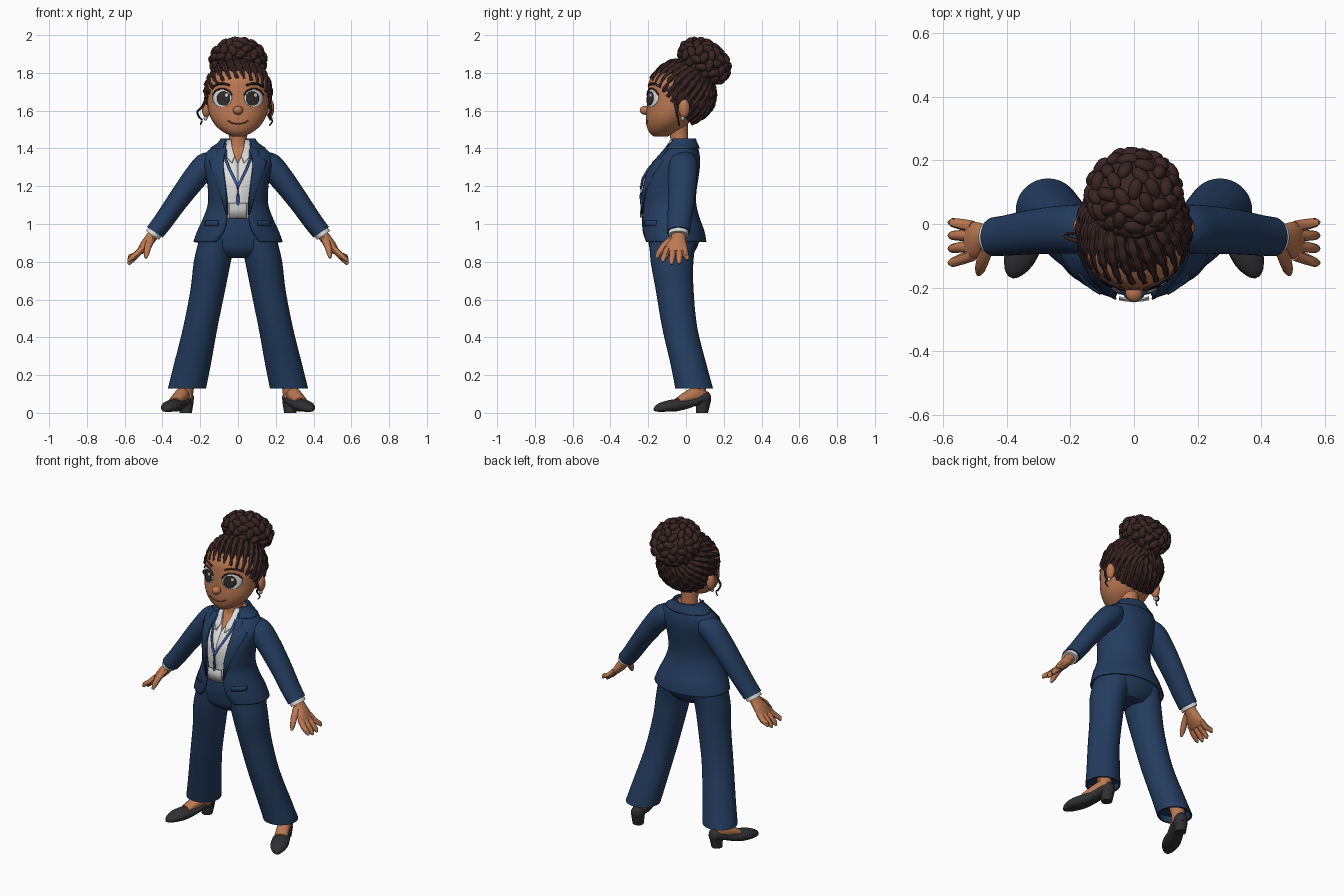
import bpy, bmesh, math, random
from math import sin, cos, pi, asin, sqrt, radians
from mathutils import Vector, Matrix

random.seed(4)
cube = bpy.data.objects.get("Cube")
if cube:
    bpy.data.objects.remove(cube, do_unlink=True)


def material(name, *rgb):
    mat = bpy.data.materials.new(name)
    mat.use_nodes = True
    mat.diffuse_color = (*rgb, 1)
    shader = mat.node_tree.nodes["Principled BSDF"]
    shader.inputs["Base Color"].default_value = (*rgb, 1)
    shader.inputs["Roughness"].default_value = 0.8
    return mat


SKIN = material("warm skin", 0.50, 0.19, 0.085)
NAVY = material("navy cloth", 0.017, 0.046, 0.115)
WHITE = material("white cloth", 0.72, 0.72, 0.70)
HAIR = material("dark brown hair", 0.042, 0.018, 0.018)
SHOE = material("black leather", 0.03, 0.03, 0.033)
BLUE = material("lanyard blue", 0.05, 0.12, 0.45)
IRIS = material("dark iris", 0.03, 0.025, 0.025)
LIP = material("lip brown", 0.26, 0.07, 0.04)
GREY = material("badge grey", 0.5, 0.5, 0.5)


def finish(name, bm, mat, thick=0):
    bmesh.ops.recalc_face_normals(bm, faces=bm.faces)
    mesh = bpy.data.meshes.new(name)
    bm.to_mesh(mesh)
    bm.free()
    mesh.materials.append(mat)
    obj = bpy.data.objects.new(name, mesh)
    bpy.context.collection.objects.link(obj)
    if thick:
        mod = obj.modifiers.new("Thickness", "SOLIDIFY")
        mod.thickness, mod.offset = thick, 0
    bpy.ops.object.select_all(action="DESELECT")
    bpy.context.view_layer.objects.active = obj
    obj.select_set(True)
    bpy.ops.object.shade_smooth_by_angle(angle=radians(45))
    return obj


def bridge(bm, rings, closed=True, caps=True):
    loops = [[bm.verts.new(p) for p in r] for r in rings]
    n = len(loops[0])
    for a, b in zip(loops, loops[1:]):
        for i in range(n if closed else n - 1):
            j = (i + 1) % n
            bm.faces.new((a[i], a[j], b[j], b[i]))
    if caps and closed:
        bm.faces.new(loops[0])
        bm.faces.new(loops[-1])


def loft(name, rings, mat, closed=True, caps=True, thick=0):
    bm = bmesh.new()
    bridge(bm, rings, closed, caps)
    return finish(name, bm, mat, thick)


def ring(x, y, z, rx, ry, s=1, tilt=0, gap=None, n=36):
    """Ellipse round a point, starting at the front; gap leaves it open there."""
    a0 = asin(min(gap / rx, 1)) if gap is not None else 0
    count = n if gap is None else n + 1
    pts = []
    for i in range(count):
        a = a0 + (2 * pi - 2 * a0) * i / n
        u = rx * sin(a)
        pts.append(Vector((s * (x + u * cos(tilt)), y - ry * cos(a), z + u * sin(tilt))))
    return pts


def tube_rings(pts, radii, n=8):
    pts = [Vector(p) for p in pts]
    rings = []
    for i, p in enumerate(pts):
        d = pts[min(i + 1, len(pts) - 1)] - pts[max(i - 1, 0)]
        q = d.to_track_quat("Z", "Y")
        rings.append([p + q @ Vector((cos(2 * pi * k / n), sin(2 * pi * k / n), 0)) * radii[i]
                      for k in range(n)])
    return rings


def tube(name, pts, radii, mat):
    return loft(name, tube_rings(pts, radii), mat)


def ball(name, loc, scale, mat):
    bm = bmesh.new()
    m = Matrix.LocRotScale(Vector(loc), None, Vector(scale))
    bmesh.ops.create_uvsphere(bm, u_segments=20, v_segments=12, radius=1, matrix=m)
    return finish(name, bm, mat)


def dense(rows, k=4):
    """Smooth in-between rows through the given ones."""
    out = []
    for i in range(len(rows) - 1):
        p = [rows[min(max(i + d, 0), len(rows) - 1)] for d in (-1, 0, 1, 2)]
        for t in (j / k for j in range(k)):
            out.append(tuple(b + .5 * t * (c - a + t * (2 * a - 5 * b + 4 * c - d + t * (3 * (b - c) + d - a)))
                             for a, b, c, d in zip(*p)))
    return out + [tuple(rows[-1])]


def body_ring(row, inset=0, gap=None):
    z, rx, yf, yb = row[:4]
    return ring(0, (yf + yb) / 2, z, rx - inset, (yb - yf) / 2 - inset, gap=gap, n=44)


def surf(rows, x, z, lift):
    """Point on the front of a body at x, z."""
    for a, b in zip(rows, rows[1:]):
        if z <= b[0]:
            break
    t = min(max((z - a[0]) / (b[0] - a[0]), 0), 1)
    _, rx, yf, yb = [p + (q - p) * t for p, q in zip(a[:4], b[:4])]
    y = (yf + yb) / 2 - (yb - yf) / 2 * sqrt(max(0, 1 - (x / rx) ** 2))
    return Vector((x, y - lift, z))


def patch(name, body, spans, mat, s=1, lift=.004, thick=.006):
    rows = [[surf(body, s * (a + (b - a) * i / 8), z, lift) for i in range(9)] for z, a, b in spans]
    return loft(name, rows, mat, closed=False, thick=thick)


def oval(name, body, x, z, rx, rz, mat, s, lift):
    spans = [(z - rz * cos(pi * i / 14), x - rx * sin(pi * i / 14) - .0005, x + rx * sin(pi * i / 14) + .0005)
             for i in range(15)]
    return patch(name, body, spans, mat, s, lift, .004)


def stroke(name, body, pts, r, mat, s=1, lift=.004):
    return tube(name, [surf(body, s * x, z, lift) for x, z in pts], [r] * len(pts), mat)


# Head and neck: height, half width, front, back
head = dense([(1.463, .03, -.17, -.1), (1.485, .075, -.195, -.05), (1.52, .118, -.208, 0), (1.57, .148, -.212, .04),
              (1.63, .161, -.207, .08), (1.70, .163, -.203, .1), (1.765, .153, -.192, .1), (1.81, .11, -.15, .06),
              (1.84, .04, -.08, 0)])
loft("head", [body_ring(r) for r in head], SKIN)
loft("neck", [ring(0, y, z, r, r) for y, z, r in
              ((-.05, 1.33, .065), (-.035, 1.4, .053), (-.035, 1.45, .047), (-.045, 1.53, .055))], SKIN)
ball("nose", (0, -.215, 1.602), (.027, .03, .024), SKIN)
stroke("mouth", head, [(-.055, 1.548), (-.03, 1.534), (0, 1.53), (.03, 1.534), (.055, 1.548)], .004, LIP, lift=0)
for s, side in ((1, "left"), (-1, "right")):
    oval(side + "_eye_white", head, .083, 1.667, .05, .047, WHITE, s, .002)
    oval(side + "_iris", head, .076, 1.665, .034, .038, IRIS, s, .006)
    oval(side + "_eye_glint", head, .076 + s * .016, 1.682, .008, .009, WHITE, s, .009)
    lash = [(.083 - .053 * cos(a), 1.667 + .05 * sin(a)) for a in (.3, .8, 1.3, 1.8, 2.3, 2.8)]
    stroke(side + "_eyelashes", head, lash, .005, HAIR, s)
    stroke(side + "_eyebrow", head, [(.045, 1.735), (.075, 1.743), (.105, 1.742), (.13, 1.728)], .006, HAIR, s)
    ball(side + "_ear", (s * .168, -.01, 1.612), (.024, .03, .05), SKIN)
    ball(side + "_earring", (s * .172, -.018, 1.56), (.01, .01, .013), GREY)

# Hair: a cap round a tilted pole, lumpy strands swept into a bun
POLE, SIDE = Vector((0, .756, .656)).normalized(), Vector((1, 0, 0))
CROSS = POLE.cross(SIDE)


def scalp(polar, az, grow=1):
    d = POLE * cos(polar) + (SIDE * cos(az) + CROSS * sin(az)) * sin(polar)
    return Vector((d.x * .17, -.03 + d.y * .173 * grow, 1.69 + d.z * .168))


loft("hair_cap", [[scalp(radians(p), 2 * pi * i / 32) for i in range(32)] for p in range(8, 113, 8)], HAIR)
bm = bmesh.new()
STRANDS = 27
for k in range(STRANDS):
    pts, radii = [], []
    for i in range(30):
        t = i / 29
        pts.append(scalp(radians(14 + 97 * t), 2 * pi * k / STRANDS + .5 * t))
        size = .010 + .013 * sin(pi * min(t + .12, .95))
        radii.append(size * (.75 + .35 * abs(sin(i * .62 + k * 1.4))))
    bridge(bm, tube_rings(pts, radii, 6))
finish("hair_strands", bm, HAIR)

bm = bmesh.new()
tilt = Matrix.Translation((0, .098, 1.863)) @ Matrix.Rotation(radians(-35), 4, "X")
bmesh.ops.create_uvsphere(bm, u_segments=24, v_segments=14, radius=1,
                          matrix=tilt @ Matrix.Diagonal((.138, .138, .092, 1)))
LUMPS = 80
for k in range(LUMPS):
    h = 1 - 2 * (k + .5) / LUMPS
    a, r = k * 2.39996, sqrt(1 - h * h)
    spot = Vector((.138 * r * cos(a), .138 * r * sin(a), .092 * h))
    turn = spot.to_track_quat("Z", "Y").to_matrix().to_4x4() @ Matrix.Rotation(random.uniform(0, pi), 4, "Z")
    bmesh.ops.create_icosphere(bm, subdivisions=2, radius=1, matrix=tilt @ Matrix.Translation(spot)
                               @ turn @ Matrix.Diagonal((.036, .022, .021, 1)))
finish("hair_bun", bm, HAIR)
for name, pts in (("right_wisp", ((-.165, -.06, 1.67), (-.19, -.05, 1.62), (-.215, -.04, 1.595), (-.205, -.03, 1.565),
                                  (-.19, -.03, 1.55), (-.2, -.03, 1.525))),
                  ("left_wisp", ((.165, -.06, 1.66), (.175, -.05, 1.6), (.165, -.045, 1.57), (.182, -.04, 1.545),
                                 (.165, -.035, 1.52)))):
    pts = dense(pts)
    tube(name, pts, [.008 * (1 - .6 * i / len(pts)) for i in range(len(pts))], HAIR)

# Jacket: height, half width, front, back, half opening
coat = dense([(.905, .232, -.228, .103, .115), (.96, .212, -.235, .093, .075), (1.03, .18, -.236, .068, .058),
              (1.1, .156, -.23, .05, .055), (1.17, .154, -.235, .05, .062), (1.25, .163, -.225, .062, .072),
              (1.32, .178, -.18, .07, .078), (1.375, .165, -.128, .066, .068), (1.42, .105, -.097, .052, .062),
              (1.45, .075, -.08, .035, .056)])
loft("jacket", [body_ring(r, gap=r[4]) for r in coat], NAVY, closed=False, thick=.01)
loft("jacket_collar", [body_ring(r, -.008 - .004 * (r[0] > 1.44), gap=r[4] + .012) for r in coat if r[0] > 1.395],
     NAVY, closed=False, thick=.01)

# Shirt, open at the throat, with skin behind
shirt = [r for r in coat if 1.025 < r[0] < 1.44]
loft("shirt", [body_ring(r, .012, max(0, (r[0] - 1.32) * .45)) for r in shirt], WHITE, closed=False, thick=.004)
loft("upper_chest", [body_ring(r, .02) for r in shirt if r[0] > 1.24], SKIN)
loft("trouser_hips", [body_ring(r) for r in dense(
    [(.82, .1, -.15, .02), (.86, .185, -.188, .05), (.91, .2, -.2, .07), (.97, .185, -.205, .07),
     (1.05, .15, -.2, .035)])], NAVY)

# Lanyard and badge
for s, side in ((1, "left"), (-1, "right")):
    stroke(side + "_lanyard", coat, [(.062, 1.39), (.064, 1.34), (.045, 1.29), (.02, 1.24), (0, 1.2)],
           .007, BLUE, s, .002)
    patch(side + "_lapel", coat, [(1.05, .056, .062), (1.17, .063, .095), (1.27, .076, .135), (1.335, .077, .152),
                                  (1.345, .076, .115), (1.39, .066, .105), (1.425, .062, .085)], NAVY, s, .009)
    patch(side + "_shirt_collar", coat, [(1.325, .03, .034), (1.36, .018, .066), (1.4, .03, .064),
                                         (1.445, .036, .066)], WHITE, s, .003)
    patch(side + "_pocket_flap", coat, [(.99, .105, .175), (1.018, .105, .17)], NAVY, s, .008)
stroke("lanyard_drop", coat, [(0, 1.2), (0, 1.15), (0, 1.1)], .008, BLUE)
patch("badge", coat, [(1.035, -.047, .047), (1.11, -.047, .047)], GREY, 1, .006)

# Limbs
ARM = radians(34)
HEEL, STEP = Vector((.262, .118, 0)), Vector((.40, -.916, 0))
ACROSS = Vector((-STEP.y, STEP.x, 0))


def shoe_ring(v, w, low, high, s, n=20):
    pts = []
    for i in range(n):
        a = 2 * pi * i / n
        p = HEEL + STEP * v + ACROSS * w * cos(a)
        pts.append((s * p.x, p.y, (low + high) / 2 + (high - low) / 2 * max(-.85, sin(a)) / .92))
    return pts


for s, side in ((1, "left"), (-1, "right")):
    sleeve = dense([(.11, -.012, 1.375, .02, .045), (.155, -.015, 1.325, .068, .074), (.235, -.018, 1.235, .064, .075),
                    (.325, -.025, 1.115, .056, .07), (.395, -.035, 1.015, .052, .064), (.44, -.04, .957, .05, .061)])
    loft(side + "_sleeve", [ring(*r, s=s, tilt=ARM) for r in sleeve], NAVY)
    loft(side + "_shirt_cuff", [ring(*r, s=s, tilt=ARM) for r in
                                ((.435, -.04, .965, .042, .053), (.453, -.041, .94, .042, .053))], WHITE)
    loft(side + "_palm", [ring(*r, s=s, tilt=ARM) for r in dense(
        [(.44, -.04, .955, .03, .036), (.466, -.042, .92, .029, .04), (.493, -.05, .885, .027, .056),
         (.52, -.053, .85, .018, .058)])], SKIN)
    for i, (base, tip, drop) in enumerate(((-.098, -.122, .8), (-.068, -.077, .785), (-.036, -.036, .788),
                                           (-.008, .005, .81))):
        path = [(s * .505, base, .87), (s * .54, (base + tip) / 2, .835), (s * .572, tip, drop + .015),
                (s * .58, tip, drop)]
        tube(f"{side}_finger_{i + 1}", path, (.018, .0175, .014, .006), SKIN)
    tube(side + "_thumb", [(s * .46, -.07, .92), (s * .475, -.115, .885), (s * .484, -.145, .845),
                           (s * .488, -.158, .82)], (.022, .02, .016, .007), SKIN)

    # Flared trouser leg with a turned-in hem
    leg = dense([(.108, -.07, .92, .098, .125), (.136, -.074, .8, .098, .113), (.16, -.06, .65, .092, .1),
                 (.2, -.033, .45, .091, .093), (.243, .015, .25, .098, .095), (.27, .043, .13, .101, .1)])
    leg += [(.27, .043, .13, .09, .09), (.262, .035, .17, .085, .085)]
    loft(side + "_trouser_leg", [ring(*r, s=s) for r in leg], NAVY)

    # Foot and block-heeled shoe
    tube(side + "_ankle", [(s * .268, .05, .22), (s * .275, .065, .13), (s * .28, .068, .07)], (.045, .042, .04), SKIN)
    loft(side + "_foot", [shoe_ring(v, w, .05, h, s) for v, w, h in
                          ((.02, .025, .12), (.07, .038, .14), (.12, .038, .118), (.18, .038, .078))], SKIN)
    sole = dense([(-.01, .016, .055, .095), (.01, .036, .045, .112), (.06, .042, .042, .098), (.12, .044, .022, .074),
                  (.19, .052, .006, .07), (.25, .048, .004, .06), (.295, .028, .005, .043), (.312, .008, .01, .028)])
    loft(side + "_shoe", [shoe_ring(*r, s=s) for r in sole], SHOE)
    heel = [HEEL + STEP * .03, HEEL + STEP * .036]
    loft(side + "_shoe_heel", [ring(p.x, p.y, z, r, r, s=s, n=12) for p, z, r in
                               ((heel[0], .06, .04), (heel[1], 0, .032))], SHOE)
